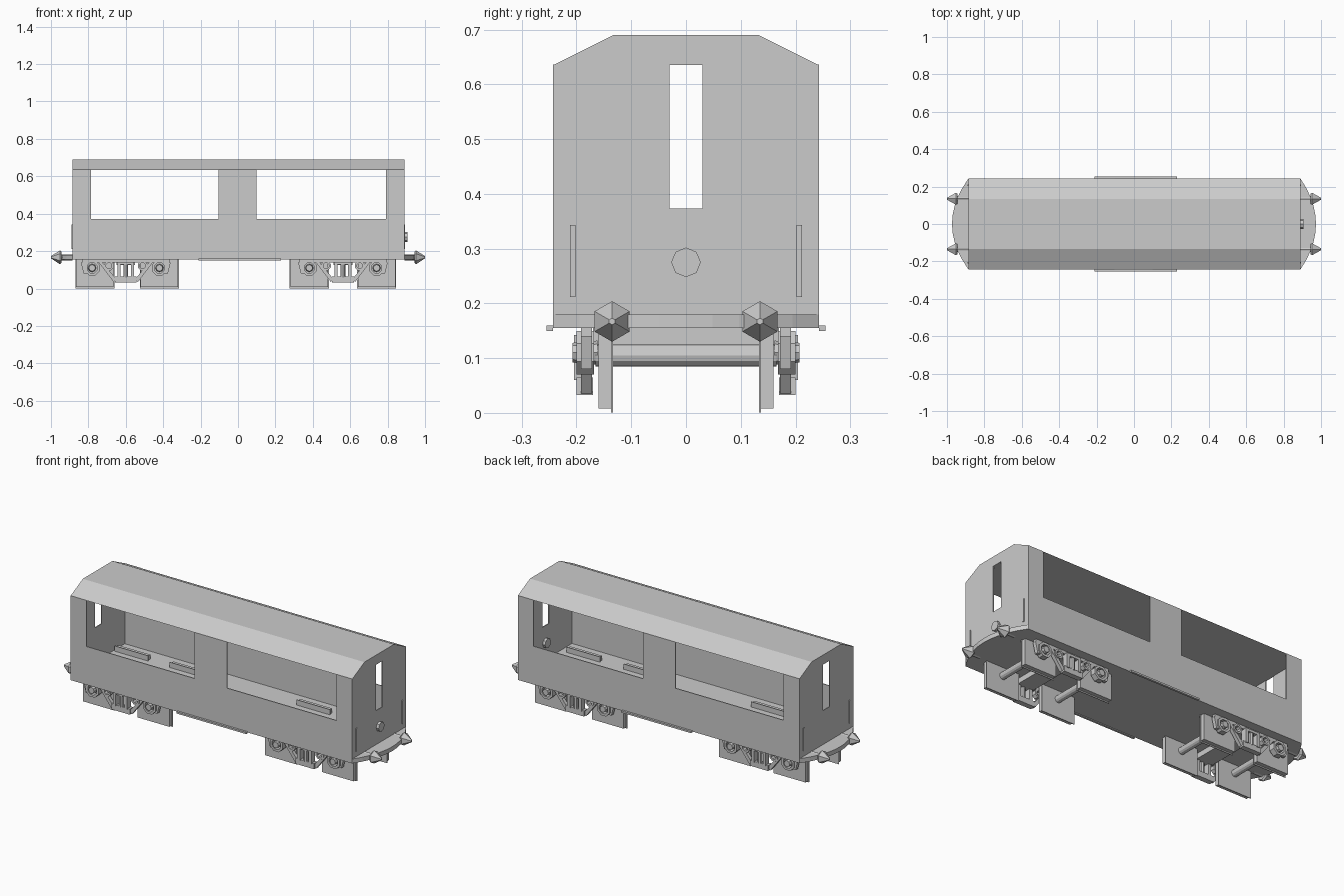
import bpy, bmesh
from math import cos, sin, pi, radians
from mathutils import Matrix, Vector

if "Cube" in bpy.data.objects:
    bpy.data.objects.remove(bpy.data.objects["Cube"])


def finish(name, bm):
    bmesh.ops.recalc_face_normals(bm, faces=bm.faces)
    me = bpy.data.meshes.new(name)
    bm.to_mesh(me)
    bm.free()
    ob = bpy.data.objects.new(name, me)
    bpy.context.collection.objects.link(ob)
    return ob


def box(name, x0, x1, y0, y1, z0, z1):
    bm = bmesh.new()
    m = Matrix.Translation(((x0 + x1) / 2, (y0 + y1) / 2, (z0 + z1) / 2)) @ \
        Matrix.Diagonal((abs(x1 - x0), abs(y1 - y0), abs(z1 - z0), 1))
    bmesh.ops.create_cube(bm, size=1, matrix=m)
    return finish(name, bm)


def prism(name, pts, vec):
    """Extrude a closed outline of 3D points along vec."""
    bm = bmesh.new()
    f = bm.faces.new([bm.verts.new(p) for p in pts])
    r = bmesh.ops.extrude_face_region(bm, geom=[f])
    bmesh.ops.translate(bm, vec=Vector(vec),
                        verts=[v for v in r['geom'] if isinstance(v, bmesh.types.BMVert)])
    if f.is_valid is False or len(bm.faces) < len(pts) + 2:
        bmesh.ops.holes_fill(bm, edges=bm.edges)
    return finish(name, bm)


def rod(name, p0, p1, r0, r1, n):
    """Straight or tapered bar from p0 to p1."""
    p0, p1 = Vector(p0), Vector(p1)
    d = p1 - p0
    bm = bmesh.new()
    m = Matrix.Translation((p0 + p1) / 2) @ d.to_track_quat('Z', 'Y').to_matrix().to_4x4()
    bmesh.ops.create_cone(bm, cap_ends=True, segments=n, radius1=r0, radius2=r1,
                          depth=d.length, matrix=m)
    return finish(name, bm)


def ring(name, x, z, y0, y1, r, hole, n):
    """Short tube along y."""
    bm = bmesh.new()
    loops = []
    for y, rad in ((y0, r), (y1, r), (y1, hole), (y0, hole)):
        loops.append([bm.verts.new((x + rad * cos(2 * pi * (i + .5) / n), y,
                                    z + rad * sin(2 * pi * (i + .5) / n))) for i in range(n)])
    for k in range(4):
        a, b = loops[k], loops[(k + 1) % 4]
        for i in range(n):
            j = (i + 1) % n
            bm.faces.new((a[i], a[j], b[j], b[i]))
    return finish(name, bm)


X0, X1, W, T = -.885, .89, .243, .005

# Floor plate with bowed ends
bow = [(X1 + .083 * (1 - t * t), W * t) for t in [i / 5 - 1 for i in range(11)]]
bow += [(X0 - .088 * (1 - t * t), W * t) for t in [1 - i / 5 for i in range(11)]]
prism("floor_plate", [(x, y, .155) for x, y in bow], (0, 0, .025))

# Roof
roof = [(-W, .635), (W, .635), (.133, .69), (-.133, .69)]
prism("roof", [(X0, y, z) for y, z in roof], (X1 - X0, 0, 0))

for s in (-1, 1):
    # Side walls, window pillars and step board
    box("side_panel", X0, X1, s * (W - T), s * W, .16, .373)
    for a, b in ((X0, -.785), (-.105, .1), (.79, X1)):
        box("window_pillar", a, b, s * (W - T), s * W, .373, .636)
    box("step_board", -.21, .23, s * .243, s * .255, .15, .16)

for e, xe in ((-1, X0), (1, X1)):
    # End walls with the middle window slot
    box("end_panel", xe - e * T, xe, -W + T, W - T, .18, .373)
    for s in (-1, 1):
        box("end_window_panel", xe - e * T, xe, s * .03, s * (W - T), .373, .636)
        box("handrail", xe, xe + e * .004, s * .202, s * .212, .212, .343)
        # Buffers
        rod("buffer_stem", (xe, s * .135, .167), (e * .95, s * .135, .167), .016, .016, 8)
        rod("buffer_head", (e * .943, s * .135, .167), (e * .952, s * .135, .167), .03, .037, 6)
        rod("buffer_cap", (e * .952, s * .135, .167), (e * 1.0, s * .135, .167), .037, .006, 6)

# End lamp
rod("lamp", (.87, 0, .275), (.905, 0, .275), .027, .027, 8)

# Bogies
for cx in (-.6, .561):
    box("bolster", cx - .05, cx + .05, -.17, .17, .125, .155)
    for d in (-.18, .18):
        wx = cx + d
        if wx < -.7:
            wx += .015
        rod("axle", (wx, -.165, .105), (wx, .165, .105), .02, .02, 12)
        for s in (-1, 1):
            # Square low-poly wheels with a flange
            box("wheel_tread", wx - .1, wx + .1, s * .137, s * .16, .008, .205)
            box("wheel_flange", wx - .105, wx + .105, s * .133, s * .137, .001, .21)
    for s in (-1, 1):
        # Frame rails, slanted struts and spring base
        y0, y1 = s * .172, s * .192
        box("frame_rail", cx - .235, cx + .235, y0, y1, .138, .155)
        for m in (-1, 1):
            strut = [(.125, .14), (.145, .14), (.065, .035), (.05, .05)]
            prism("frame_strut", [(cx + m * x, y0, z) for x, z in strut], (0, y1 - y0, 0))
            ring("frame_eye", cx + m * .09, .122, y0, s * .197, .027, .016, 8)
            box("spring_post", cx + m * .028, cx + m * .045, y0, s * .205, .06, .14)
            # Axle boxes in their guards
            ring("axle_guard", cx + m * .18, .11, s * .168, s * .2, .043, .029, 8)
            rod("axle_box", (cx + m * .18, s * .162, .11), (cx + m * .18, s * .207, .11),
                .022, .018, 8)
            prism("guard_tail", [(cx + m * x, y0, z) for x, z in
                                 ((.205, .14), (.24, .14), (.225, .08), (.205, .08))],
                  (0, y1 - y0, 0))
        box("spring_base", cx - .058, cx + .058, s * .17, s * .2, .033, .065)
        box("spring_top", cx - .045, cx + .045, y0, s * .205, .128, .142)
        rod("spring", (cx, s * .19, .06), (cx, s * .19, .13), .013, .013, 8)
